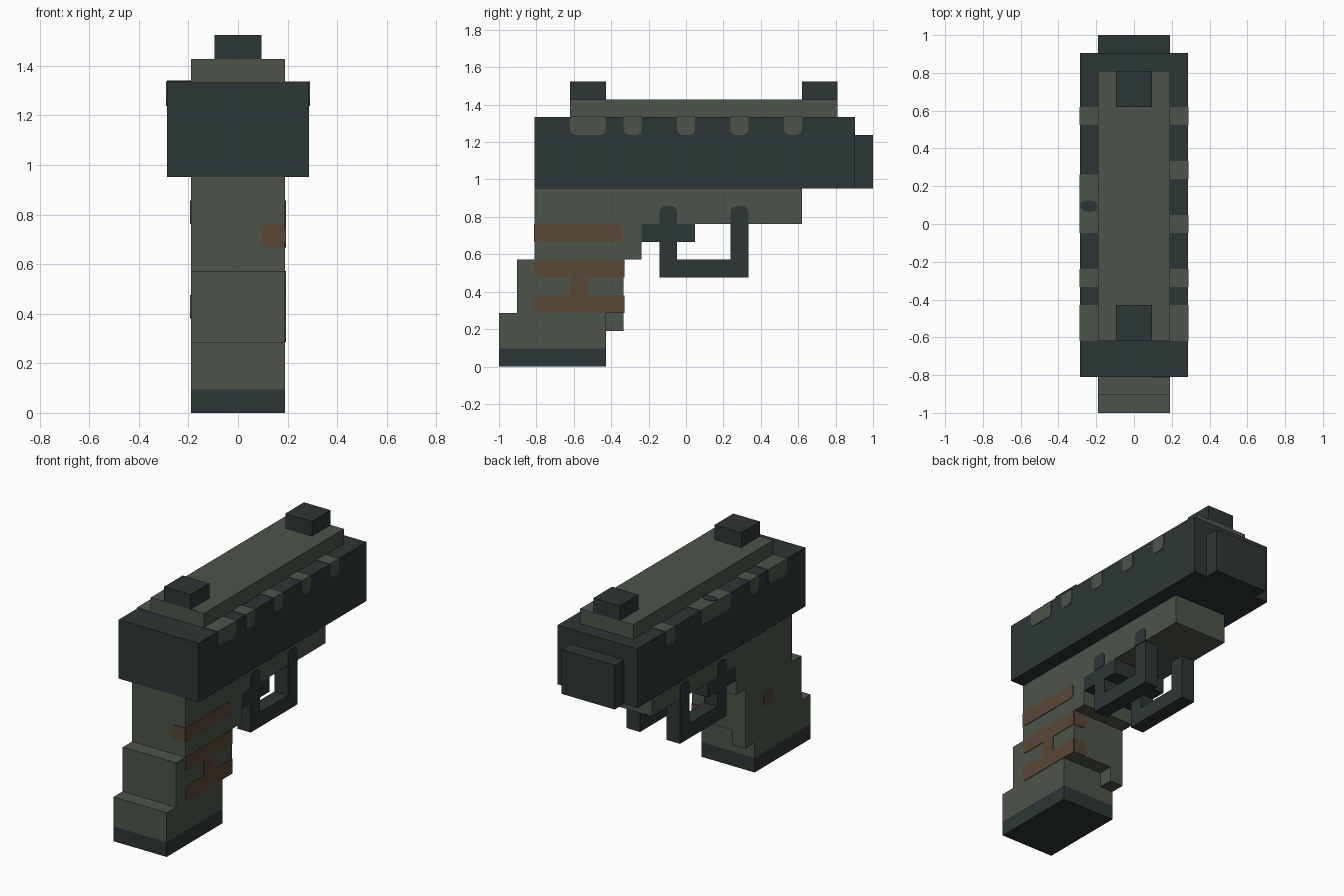
import bpy, bmesh
from mathutils import Vector

cube = bpy.data.objects.get("Cube")
if cube:
    bpy.data.objects.remove(cube)

U = 2 / 21          # one block; y is counted in blocks from the back end
THIN = 0.04         # half thickness of painted plates, in blocks


def material(name, color):
    mat = bpy.data.materials.new(name)
    mat.use_nodes = True
    mat.diffuse_color = (*color, 1)
    mat.node_tree.nodes["Principled BSDF"].inputs["Base Color"].default_value = (*color, 1)
    return mat


GREEN = material("olive_green", (0.073, 0.089, 0.067))
DARK = material("dark_slate", (0.027, 0.037, 0.037))
BROWN = material("rust_brown", (0.098, 0.063, 0.037))
ROUND = 0.32


def block(name, mat, x, y, z, round_axis=None, corner=None):
    """Box from ranges in blocks; corners along round_axis that pass the test are rounded."""
    lo, hi = Vector((x[0], y[0], z[0])), Vector((x[1], y[1], z[1]))
    mid, size = (lo + hi) / 2, hi - lo
    bm = bmesh.new()
    bmesh.ops.create_cube(bm, size=1)
    for v in bm.verts:
        v.co = Vector([c * s for c, s in zip(v.co, size)])
    if corner:
        edges = [e for e in bm.edges
                 if abs((e.verts[0].co - e.verts[1].co)[round_axis]) > 1e-5
                 and corner((e.verts[0].co + e.verts[1].co) / 2)]
        bmesh.ops.bevel(bm, geom=edges, offset=ROUND, segments=3, profile=0.5, affect='EDGES')
    for v in bm.verts:
        p = v.co + mid
        v.co = (p.x * U, p.y * U - 1, p.z * U)
    bmesh.ops.recalc_face_normals(bm, faces=bm.faces)
    mesh = bpy.data.meshes.new(name)
    bm.to_mesh(mesh)
    bm.free()
    mesh.materials.append(mat)
    obj = bpy.data.objects.new(name, mesh)
    bpy.context.collection.objects.link(obj)
    return obj


def side_plate(name, mat, x, y, z, corner=None):
    return block(name, mat, (x - THIN, x + THIN), y, z, 0, corner)


def wide(half):
    return (-half, half)


# Slide, muzzle, top rail and sights
block("slide", DARK, wide(3), (2, 20), (10, 14))
block("muzzle", DARK, wide(2), (20, 21), (10, 13))
block("top_rail", GREEN, wide(2), (4, 19), (14, 15))
block("rear_sight", DARK, wide(1), (4, 6), (15, 16))
block("front_sight", DARK, wide(1), (17, 19), (15, 16))

# Frame and stepped grip
block("frame", GREEN, wide(2), (2, 17), (8, 10))
block("grip_top", GREEN, wide(2), (2, 8), (6, 8))
block("grip_middle", GREEN, wide(2), (1, 7), (3, 6))
block("grip_bottom", GREEN, wide(2), (0, 6), (1, 3))
block("grip_nub", GREEN, (-2, -1), (6, 7), (2, 3))
block("magazine_base", DARK, wide(2), (0, 6), (0, 1))

# Trigger and the twin guard loops
block("trigger", DARK, wide(2), (8, 11), (7, 8))
for label, s in (("left", 1), ("right", -1)):
    x = (1, 2) if s > 0 else (-2, -1)
    block(f"{label}_guard_bar", DARK, x, (9, 14), (5, 6))
    block(f"{label}_guard_rear_post", DARK, x, (9, 10), (6, 7))
    block(f"{label}_guard_front_post", DARK, x, (13, 14), (6, 8))
    for tag, y in (("rear", 9), ("front", 13)):
        side_plate(f"{label}_{tag}_guard_mount", DARK, 2 * s, (y, y + 1), (8, 9),
                   lambda c: c.z > 0)

# Green notches wrapping over the slide edges
notches = {1: [(4, 6), (7, 8), (10, 11), (13, 14), (16, 17)],
           -1: [(4, 6), (7, 8), (10, 13.25), (16, 17)]}
for s, spans in notches.items():
    label = "left" if s > 0 else "right"
    for i, y in enumerate(spans):
        side_plate(f"{label}_notch_side_{i}", GREEN, 3 * s, y, (13, 14 + THIN),
                   lambda c: c.z < 0)
        block(f"{label}_notch_top_{i}", GREEN, sorted((2 * s, 3 * s)), y,
              (14 - THIN, 14 + THIN))
block("right_notch_spot", DARK, (-3, -2), (11.2, 11.8), (14, 14 + 2 * THIN), 2,
      lambda c: True)

# Brown grip markings
side_plate("grip_stripe_top", BROWN, 2, (2, 6.95), (7, 8), lambda c: True)
for label, z in (("middle", 5), ("bottom", 3)):
    side_plate(f"grip_stripe_{label}", BROWN, 2, (2, 7), (z, z + 1), lambda c: c.y < 0)
    block(f"grip_stripe_{label}_wrap", BROWN, (1, 2), (7 - THIN, 7 + THIN), (z, z + 1), 1,
          lambda c: c.x < 0)
side_plate("grip_stripe_link", BROWN, 2, (4, 5), (4, 5))
block("grip_stripe_top_wrap", BROWN, (1, 2), (2 - THIN, 2 + THIN), (7, 8), 1,
      lambda c: c.x < 0)
side_plate("right_grip_spot", BROWN, -2, (4, 5), (4, 5), lambda c: True)
